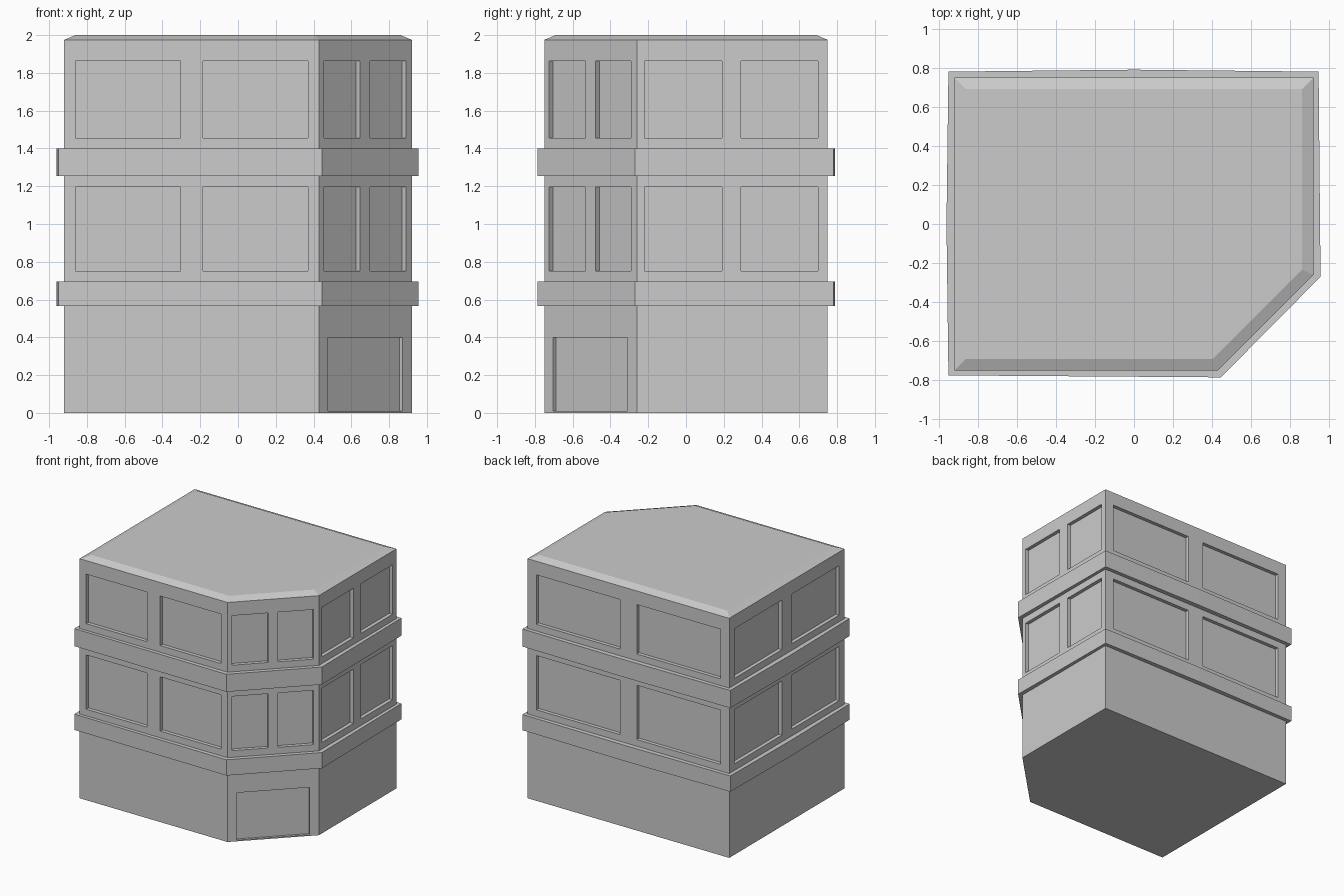
import bpy, bmesh
from mathutils import Vector

if "Cube" in bpy.data.objects:
    bpy.data.objects.remove(bpy.data.objects["Cube"])


def make_object(name, bm):
    bmesh.ops.recalc_face_normals(bm, faces=bm.faces[:])
    mesh = bpy.data.meshes.new(name)
    bm.to_mesh(mesh)
    bm.free()
    obj = bpy.data.objects.new(name, mesh)
    bpy.context.collection.objects.link(obj)
    return obj


def loft(bm, rings, cap=False, closed=False):
    """Join rings, each (2D outline, z), with quads."""
    loops = [[bm.verts.new((x, y, z)) for x, y in pts] for pts, z in rings]
    pairs = list(zip(loops, loops[1:])) + ([(loops[-1], loops[0])] if closed else [])
    for a, b in pairs:
        for i in range(len(a)):
            j = (i + 1) % len(a)
            bm.faces.new((a[i], a[j], b[j], b[i]))
    if cap:
        bm.faces.new(loops[0])
        bm.faces.new(loops[-1])


# Body: clipped-corner plan with a shallow sloped roof rim
plan = [(-.92, -.75), (.43, -.75), (.92, -.26), (.92, .75), (-.92, .75)]
roof = [(-.86, -.69), (.405, -.69), (.86, -.235), (.86, .69), (-.86, .69)]
bm = bmesh.new()
loft(bm, [(plan, 0), (plan, 1.975), (roof, 2.0)], cap=True)
body = make_object("building_body", bm)

# Ledges between the floors, bowed slightly along the back and left
outer = [(-.95, -.775), (.445, -.785), (.955, -.27), (.945, .78),
         (0, .79), (-.95, .78), (-.96, 0)]
inner = [(-.92, -.75), (.43, -.75), (.92, -.26), (.92, .75),
         (0, .75), (-.92, .75), (-.92, 0)]
for name, z0, z1 in (("lower_ledge", .565, .695), ("upper_ledge", 1.255, 1.40)):
    bm = bmesh.new()
    loft(bm, [(inner, z0), (outer, z0), (outer, z1), (inner, z1)], closed=True)
    make_object(name, bm)


# Recesses: one box per opening, given by its ends along the wall
def add_recess(bm, p, q, z0, z1, depth):
    p, q = Vector(p), Vector(q)
    d = (q - p).normalized()
    n = Vector((d.y, -d.x))
    base = [p - n * depth, q - n * depth, q + n * .02, p + n * .02]
    loft(bm, [(base, z0), (base, z1)], cap=True)


windows = [
    ((-.86, -.75), (-.305, -.75)), ((-.185, -.75), (.37, -.75)),    # front
    ((.455, -.725), (.647, -.533)), ((.70, -.48), (.89, -.29)),     # corner
    ((.92, -.22), (.92, .19)), ((.92, .29), (.92, .70)),            # right
    ((.84, .75), (.076, .75)), ((-.076, .75), (-.84, .75)),         # back
    ((-.92, .68), (-.92, .065)), ((-.92, -.065), (-.92, -.68)),     # left
]
bm = bmesh.new()
for z0, z1 in ((.75, 1.197), (1.455, 1.863)):
    for p, q in windows:
        add_recess(bm, p, q, z0, z1, .03)
# Corner door
add_recess(bm, (.477, -.703), (.87, -.31), .01, .40, .02)
cutter = make_object("opening_cutters", bm)
cutter.hide_render = True
cutter.hide_viewport = False
cutter.display_type = 'WIRE'

cut = body.modifiers.new("openings", 'BOOLEAN')
cut.operation = 'DIFFERENCE'
cut.solver = 'EXACT'
cut.object = cutter
